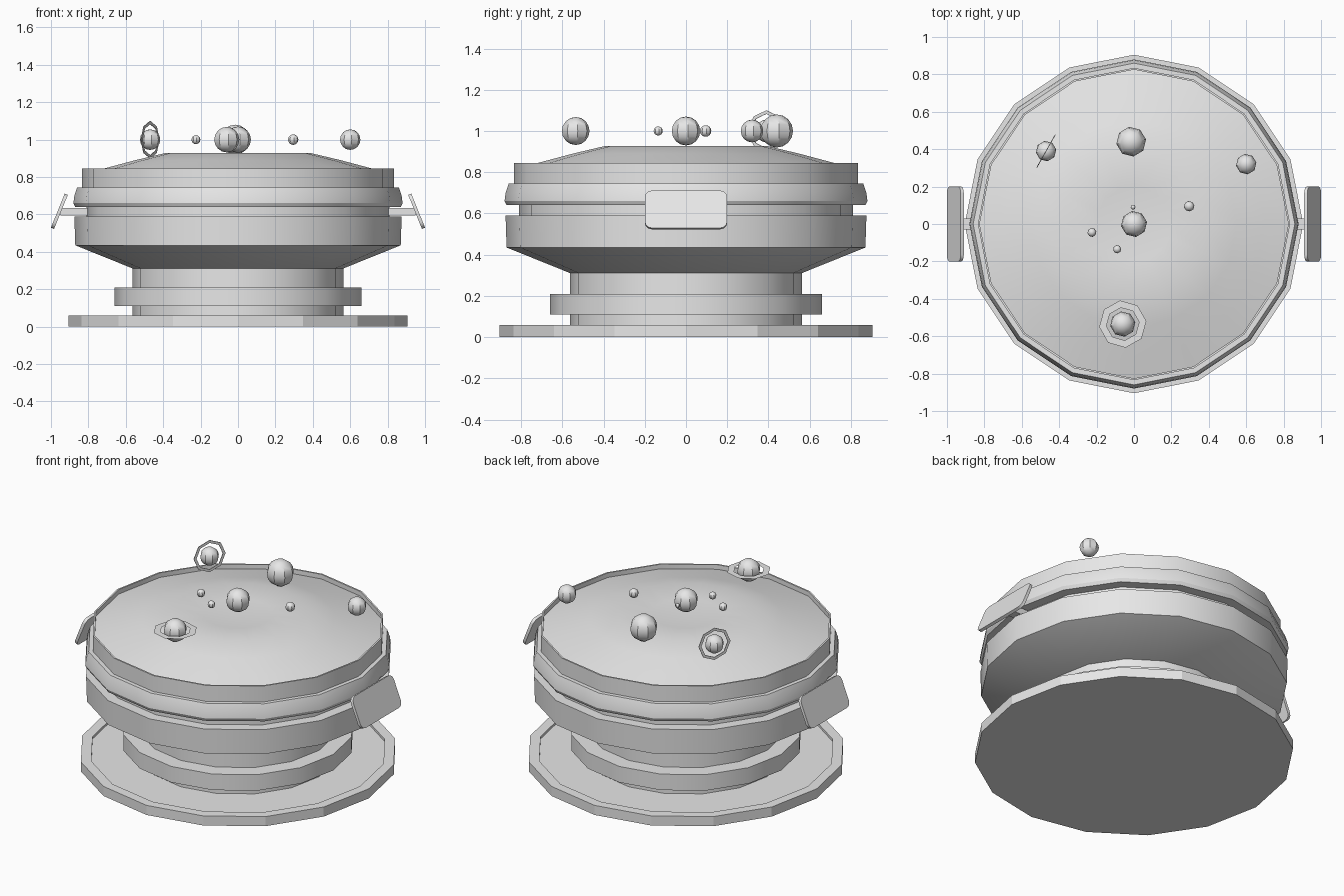
import bpy, bmesh, math
from mathutils import Matrix, Vector

if "Cube" in bpy.data.objects:
    bpy.data.objects.remove(bpy.data.objects["Cube"])

grey = bpy.data.materials.new("plain_grey")
grey.diffuse_color = (0.8, 0.8, 0.8, 1)
grey.use_nodes = True
grey.node_tree.nodes["Principled BSDF"].inputs["Base Color"].default_value = grey.diffuse_color


def finish(bm, name, angle=None):
    bmesh.ops.remove_doubles(bm, verts=bm.verts, dist=1e-5)
    bmesh.ops.recalc_face_normals(bm, faces=bm.faces)
    me = bpy.data.meshes.new(name)
    bm.to_mesh(me)
    bm.free()
    ob = bpy.data.objects.new(name, me)
    bpy.context.collection.objects.link(ob)
    me.materials.append(grey)
    if angle:
        bpy.ops.object.select_all(action='DESELECT')
        ob.select_set(True)
        bpy.context.view_layer.objects.active = ob
        bpy.ops.object.shade_smooth_by_angle(angle=math.radians(angle))
    return ob


def lathe(name, profile, angle=30, sides=16):
    """Spin (radius, z) points round the z axis."""
    bm = bmesh.new()
    rings = []
    for r, z in profile:
        if r == 0:
            rings.append([bm.verts.new((0, 0, z))] * sides)
        else:
            rings.append([bm.verts.new((r * math.cos(math.tau * i / sides),
                                        r * math.sin(math.tau * i / sides), z))
                          for i in range(sides)])
    for a, b in zip(rings, rings[1:]):
        for i in range(sides):
            j = (i + 1) % sides
            quad = list(dict.fromkeys((a[i], a[j], b[j], b[i])))
            bm.faces.new(quad)
    return finish(bm, name, angle)


# Shallow tray at the bottom
lathe("base_tray", [(0, 0), (.905, 0), (.905, .06), (.845, .06), (.845, .045), (0, .045)], None)
# Pedestal with its band
lathe("pedestal", [(0, .045), (.563, .045), (.563, .32), (0, .32)])
lathe("pedestal_band", [(.56, .11), (.66, .11), (.66, .21), (.56, .21)])
# Flared bowl
lathe("bowl", [(0, .31), (.56, .31), (.87, .435), (.875, .59), (.80, .59), (0, .59)])
# Recessed neck between bowl and lid
lathe("neck", [(.81, .58), (.81, .65)])
# Lid with stepped rim
lathe("lid_rim", [(0, .64), (.87, .64), (.88, .66), (.875, .70), (.86, .745), (.83, .745)])
lathe("lid_wall", [(.835, .74), (.835, .845), (.825, .845), (.825, .815)])
# Low domed top, slightly dished in the middle
lathe("lid_top", [(.83, .815), (.70, .85), (.55, .89), (.39, .928), (.2, .915), (0, .905)])


# Side handles: a stem and a leaning rounded plate
def rounded_plate(name, side):
    w, h, t, r = .2, .098, .009, .035
    bm = bmesh.new()
    pts = []
    for cy, cz, a0 in ((1, 1, 0), (-1, 1, 90), (-1, -1, 180), (1, -1, 270)):
        for k in range(4):
            a = math.radians(a0 + 30 * k)
            pts.append((-t, cy * (w - r) + r * math.cos(a), cz * (h - r) + r * math.sin(a)))
    face = bm.faces.new([bm.verts.new(p) for p in pts])
    ext = bmesh.ops.extrude_face_region(bm, geom=[face])
    bmesh.ops.translate(bm, vec=(2 * t, 0, 0),
                        verts=[v for v in ext['geom'] if isinstance(v, bmesh.types.BMVert)])
    tilt = Matrix.Rotation(side * math.radians(-22), 4, 'Y')
    bm.transform(Matrix.Translation((side * .955, 0, .617)) @ tilt)
    finish(bm, name, 35)


for side, label in ((-1, "left"), (1, "right")):
    rounded_plate(label + "_handle_plate", side)
    bm = bmesh.new()
    bmesh.ops.create_cube(bm, size=1, matrix=Matrix.Translation((side * .875, 0, .615))
                          @ Matrix.Diagonal((.15, .06, .04, 1)))
    finish(bm, label + "_handle_stem")

# Floating balls: name, x, y, radius
balls = [("centre_ball", 0, 0, .07), ("back_ball", -.015, .44, .08),
         ("right_ball", .6, .32, .055), ("left_ringed_ball", -.47, .39, .055),
         ("front_ringed_ball", -.06, -.535, .068), ("small_ball_1", .295, .095, .028),
         ("small_ball_2", -.005, .09, .013), ("small_ball_3", -.225, -.045, .024),
         ("small_ball_4", -.09, -.135, .022)]
for name, x, y, r in balls:
    bm = bmesh.new()
    bmesh.ops.create_uvsphere(bm, u_segments=8, v_segments=8, radius=r,
                              matrix=Matrix.Translation((x, y, 1)) @ Matrix.Rotation(.15, 4, 'Z'))
    finish(bm, name, 30)

# Flat rings round two of the balls
level = lathe("level_ring", [(.088, 0), (.127, 0)], None, 8)
level.matrix_world = Matrix.Translation((-.06, -.535, 1)) @ Matrix.Rotation(.12, 4, 'Z')
upright = lathe("upright_ring", [(.083, -.002), (.1, -.002), (.1, .002), (.083, .002), (.083, -.002)], None, 8)
normal = Vector((.87, -.49, 0))
upright.matrix_world = (Matrix.Translation((-.47, .39, 1))
                        @ normal.to_track_quat('Z', 'Y').to_matrix().to_4x4())
